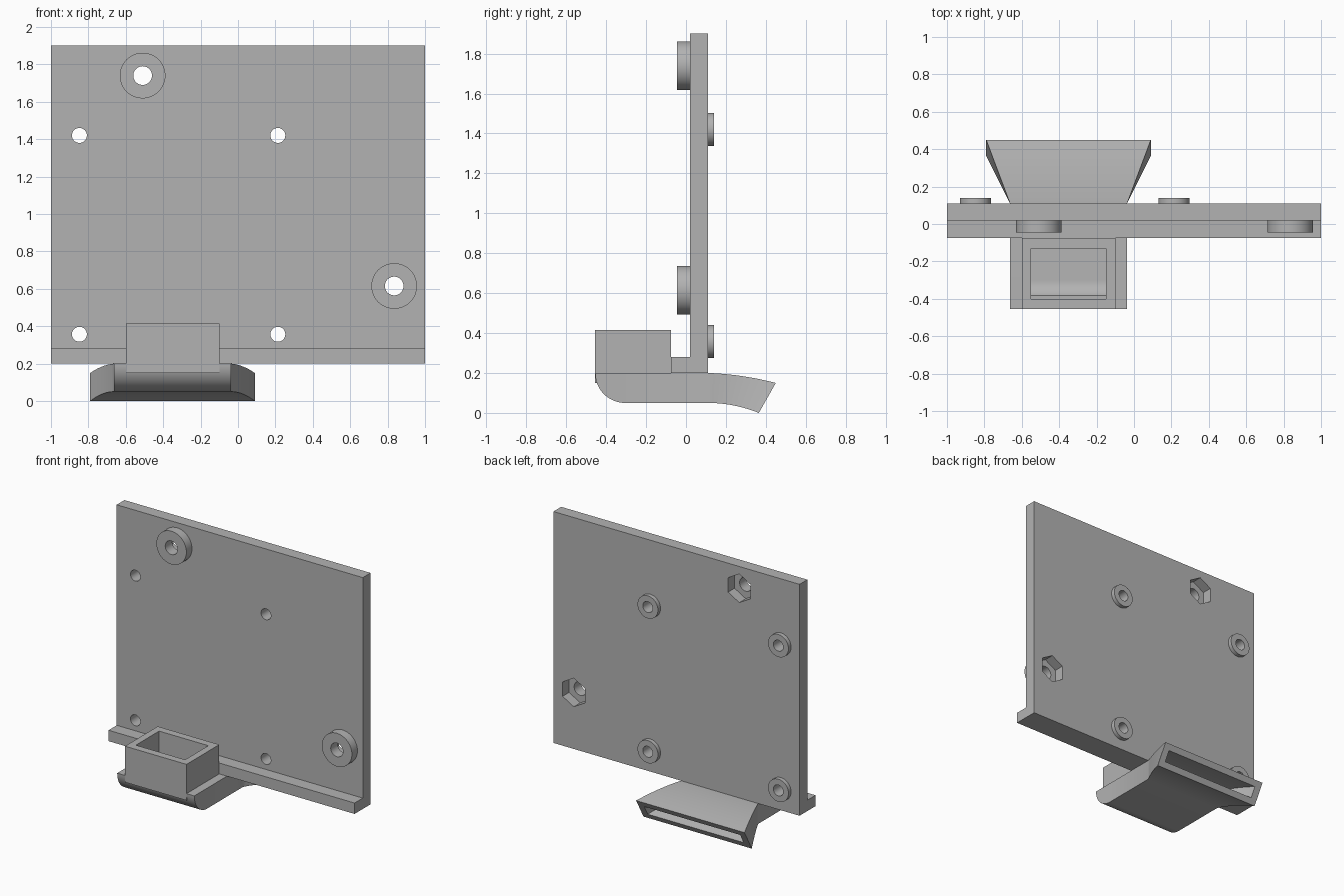
import bpy, bmesh, math
from mathutils import Vector, Matrix

if "Cube" in bpy.data.objects:
    bpy.data.objects.remove(bpy.data.objects["Cube"])

grey = bpy.data.materials.new("plain grey")
grey.diffuse_color = (0.45, 0.45, 0.45, 1)
grey.use_nodes = True
grey.node_tree.nodes["Principled BSDF"].inputs["Base Color"].default_value = grey.diffuse_color

FRONT_BOSSES = [(-0.51, 1.74), (0.835, 0.615)]
BACK_BOSSES = [(x, z) for x in (-0.848, 0.213) for z in (0.357, 1.42)]
DUCT_X = -0.35


def finish(name, bm):
    bmesh.ops.remove_doubles(bm, verts=bm.verts, dist=1e-5)
    bmesh.ops.recalc_face_normals(bm, faces=bm.faces)
    me = bpy.data.meshes.new(name)
    bm.to_mesh(me)
    bm.free()
    ob = bpy.data.objects.new(name, me)
    bpy.context.collection.objects.link(ob)
    me.materials.append(grey)
    return ob


def box(name, x0, x1, y0, y1, z0, z1):
    bm = bmesh.new()
    bmesh.ops.create_cube(bm, size=1)
    for v in bm.verts:
        v.co = Vector(((x0 + x1) / 2 + v.co.x * (x1 - x0),
                       (y0 + y1) / 2 + v.co.y * (y1 - y0),
                       (z0 + z1) / 2 + v.co.z * (z1 - z0)))
    return finish(name, bm)


def rod(name, spot, r, y0, y1, sides=48):
    # cylinder or prism along y, with a corner pointing up
    bm = bmesh.new()
    bmesh.ops.create_cone(bm, cap_ends=True, segments=sides, radius1=r, radius2=r, depth=y1 - y0)
    bmesh.ops.transform(bm, verts=bm.verts, matrix=Matrix.Translation((spot[0], (y0 + y1) / 2, spot[1]))
                        @ Matrix.Rotation(math.radians(90), 4, 'X'))
    return finish(name, bm)


def tube(name, stations):
    # solid lofted through sections: (top y,z), (bottom y,z), half width
    bm = bmesh.new()
    rings = []
    for (ty, tz), (by, bz), w in stations:
        rings.append([bm.verts.new((DUCT_X + s * w, y, z)) for s, y, z in
                      ((-1, ty, tz), (1, ty, tz), (1, by, bz), (-1, by, bz))])
    for a, b in zip(rings, rings[1:]):
        for i in range(4):
            j = (i + 1) % 4
            bm.faces.new((a[i], a[j], b[j], b[i]))
    bm.faces.new(rings[0])
    bm.faces.new(rings[-1])
    return finish(name, bm)


def boolean(ob, others, op):
    for other in others:
        m = ob.modifiers.new("bool", 'BOOLEAN')
        m.operation, m.object, m.solver = op, other, 'EXACT'
        bpy.context.view_layer.objects.active = ob
        bpy.ops.object.modifier_apply(modifier=m.name)
        bpy.data.objects.remove(other)


def smooth(ob):
    bpy.ops.object.select_all(action='DESELECT')
    ob.select_set(True)
    bpy.context.view_layer.objects.active = ob
    bpy.ops.object.shade_smooth_by_angle(angle=math.radians(30))


# Mounting plate with the ledge along its lower front edge
plate = box("mounting_plate", -1, 1, 0.02, 0.11, 0.2, 1.9)
boolean(plate, [box("ledge", -1, 1, -0.075, 0.05, 0.2, 0.28)], 'UNION')

# Round bosses: two thick ones in front, four thin ones behind
boolean(plate, [rod("front_boss", p, 0.122, -0.045, 0.05) for p in FRONT_BOSSES], 'UNION')
boolean(plate, [rod("back_boss", p, 0.083, 0.08, 0.14) for p in BACK_BOSSES], 'UNION')

# Screw holes and hexagonal nut pockets
boolean(plate, [rod("hole", p, 0.05, -0.2, 0.3) for p in FRONT_BOSSES]
        + [rod("hole", p, 0.04, -0.2, 0.3, 32) for p in BACK_BOSSES]
        + [rod("nut_pocket", p, 0.105, 0.035, 0.3, 6) for p in FRONT_BOSSES], 'DIFFERENCE')
smooth(plate)


def nozzle(t):
    # outer section of the flared, downward bending outlet
    top = (0.11 + 0.34 * t, 0.2 - 0.012 * t - 0.038 * t * t)
    low = (0.11 + 0.255 * t, 0.05 - 0.05 * t * t)
    return Vector(top), Vector(low), 0.313 + 0.127 * t


# Air duct: rounded elbow, straight run and flared nozzle
outer = []
for i in range(17):
    a = math.radians(90 * i / 16)
    y = -0.455 + 0.15 * (1 - math.cos(a))
    outer.append(((y, 0.2), (y, 0.2 - 0.15 * math.sin(a)), 0.313))
outer += [nozzle(i / 12) for i in range(13)]
duct = tube("air_duct", outer)
boolean(duct, [box("inlet", -0.6, -0.1, -0.455, -0.075, 0.15, 0.415)], 'UNION')

# Hollow inside of the duct
inner = []
for i in range(13):
    a = math.radians(27 + 63 * i / 12)
    y = -0.40 + 0.1 * (1 - math.cos(a))
    inner.append(((y, 0.155), (y, 0.2 - 0.1 * math.sin(a)), 0.263))
for i in range(14):
    t = i / 12
    top, low, w = nozzle(t)
    k = min(t, 1)
    inner.append((top.lerp(low, 0.3 - 0.04 * k), top.lerp(low, 0.667 + 0.073 * k), w - 0.05))
boolean(duct, [tube("passage", inner),
               box("inlet_shaft", -0.55, -0.15, -0.40, -0.13, 0.145, 0.6)], 'DIFFERENCE')
smooth(duct)
